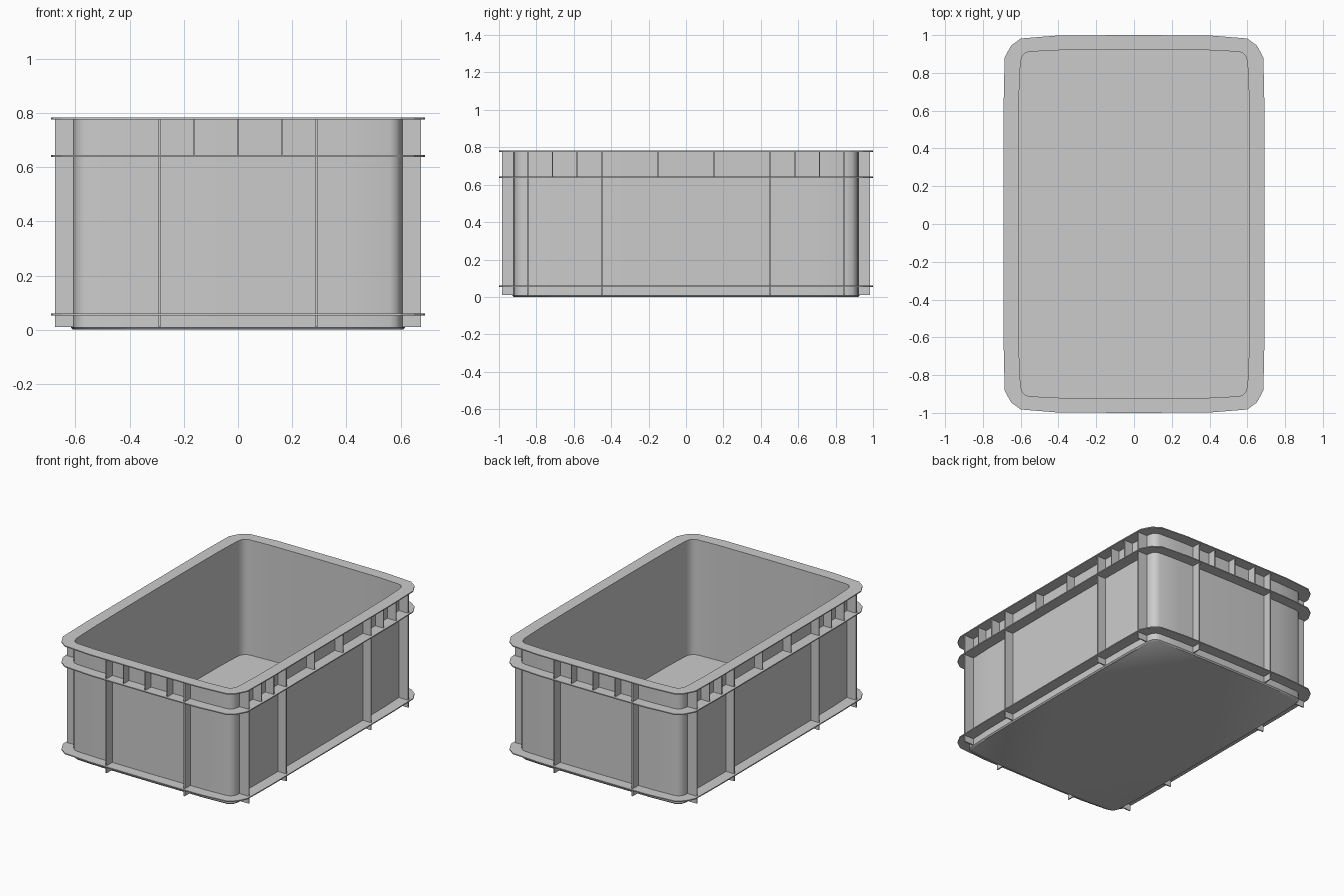
import bpy, bmesh

if "Cube" in bpy.data.objects:
    bpy.data.objects.remove(bpy.data.objects["Cube"])

# Quarter outlines (x, y) from mid right side to mid back, same point count
WALL = [(0.617, 0), (0.616, 0.4), (0.613, 0.7), (0.606, 0.86), (0.598, 0.89),
        (0.583, 0.908), (0.56, 0.917), (0.4, 0.925), (0, 0.928)]
FLANGE = [(0.69, 0), (0.69, 0.4), (0.69, 0.65), (0.685, 0.88), (0.668, 0.913),
          (0.65, 0.945), (0.6, 0.982), (0.4, 0.998), (0, 1.0)]
T = 0.005  # wall thickness


def full_loop(q):
    """Mirror a quarter outline into a closed loop."""
    half = q + [(-x, y) for x, y in q[-2::-1]]
    return half + [(x, -y) for x, y in half[-2:0:-1]]


def inset(q, d):
    return [(x * (1 - d / q[0][0]), y * (1 - d / q[-1][1])) for x, y in q]


def loft(name, rings, closed=False, caps=False):
    """Bridge (outline, z) rings; optionally close the tube or cap both ends."""
    bm = bmesh.new()
    loops = [[bm.verts.new((x, y, z)) for x, y in full_loop(q)] for q, z in rings]
    pairs = list(zip(loops, loops[1:])) + ([(loops[-1], loops[0])] if closed else [])
    for a, b in pairs:
        n = len(a)
        for i in range(n):
            j = (i + 1) % n
            bm.faces.new((a[i], a[j], b[j], b[i]))
    if caps:
        bm.faces.new(loops[0][::-1])
        bm.faces.new(loops[-1])
    return finish(name, bm)


def finish(name, bm):
    bmesh.ops.recalc_face_normals(bm, faces=bm.faces)
    me = bpy.data.meshes.new(name)
    bm.to_mesh(me)
    bm.free()
    ob = bpy.data.objects.new(name, me)
    bpy.context.collection.objects.link(ob)
    return ob


def wall_at(t, axis):
    """Wall distance from the centre at position t along a side."""
    pts = sorted((p[1 - axis], p[axis]) for p in WALL)
    for (a, u), (b, v) in zip(pts, pts[1:]):
        if a <= t <= b:
            return u + (v - u) * (t - a) / (b - a)


def ribs(name, axis, positions, reach, z0, z1, thick):
    """Thin upright plates on both opposite sides, facing along the axis."""
    bm = bmesh.new()
    for t in positions:
        near = wall_at(t, axis) - T * 0.5
        for s in (-1, 1):
            for m in ((-1, 1) if t else (1,)):
                size, pos = [thick] * 3, [t * m] * 3
                size[axis], pos[axis] = reach - near, s * (reach + near) / 2
                size[2], pos[2] = z1 - z0, (z0 + z1) / 2
                for v in bmesh.ops.create_cube(bm, size=1)["verts"]:
                    v.co = [v.co[k] * size[k] + pos[k] for k in range(3)]
    return finish(name, bm)


# Thin-walled tub with floor
inner = inset(WALL, T)
tub = loft("tub", [(inset(WALL, 0.008), 0), (WALL, 0.008), (WALL, 0.782),
                   (inner, 0.782), (inner, 0.008)], caps=True)
bpy.context.view_layer.objects.active = tub
tub.select_set(True)
bpy.ops.object.shade_smooth_by_angle(angle=0.75)

# Three horizontal flanges around the wall
mid = inset(WALL, T * 0.5)
for name, z in (("base_flange", 0.053), ("lower_rim", 0.637), ("top_rim", 0.775)):
    loft(name, [(mid, z), (FLANGE, z), (FLANGE, z + 0.007), (mid, z + 0.007)], closed=True)

# Full-height ribs and short ribs between the two rims
ribs("end_tall_ribs", 1, [0.29], 0.985, 0.01, 0.777, 0.008)
ribs("end_short_ribs", 1, [0, 0.163], 0.985, 0.64, 0.777, 0.007)
ribs("side_tall_ribs", 0, [0.45, 0.845], 0.676, 0.01, 0.777, 0.008)
ribs("side_short_ribs", 0, [0.15, 0.583, 0.713], 0.676, 0.64, 0.777, 0.006)
